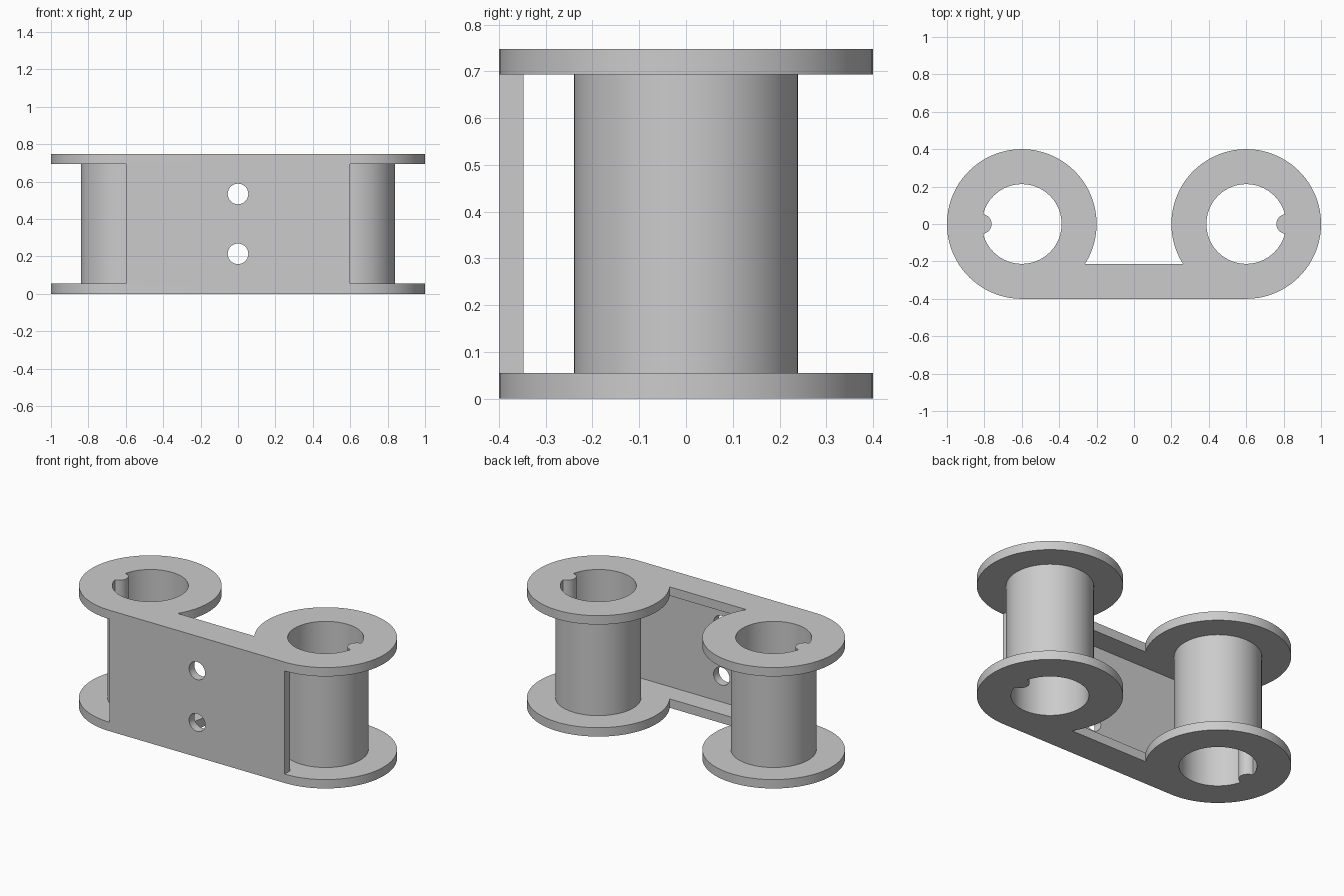
import bpy
import bmesh
from math import pi, sin, cos, asin
from mathutils import Matrix

cube = bpy.data.objects.get("Cube")
if cube:
    bpy.data.objects.remove(cube)

# Main sizes
HEIGHT = 0.748
FLANGE = 0.055
CENTRE_X = 0.6
FLANGE_R = 0.4
TUBE_R = 0.24
BORE_R = 0.213
KEY_R = 0.052
STRIP_Y = -0.215

grey = bpy.data.materials.new("light_grey")
grey.use_nodes = True
colour = (0.6, 0.6, 0.6, 1)
grey.diffuse_color = colour
grey.node_tree.nodes["Principled BSDF"].inputs["Base Color"].default_value = colour


def arc(cx, cy, r, start, end, n):
    return [(cx + r * cos(start + (end - start) * i / n),
             cy + r * sin(start + (end - start) * i / n)) for i in range(n + 1)]


def circle(cx, cy, r, n=64):
    return arc(cx, cy, r, 0, 2 * pi, n)[:-1]


def bore(side):
    """Round bore with a half-round key on its outer side."""
    t = 2 * asin(KEY_R / (2 * BORE_R))
    pts = arc(0, 0, BORE_R, t, 2 * pi - t, 72)
    pts += arc(BORE_R, 0, KEY_R, 1.5 * pi - t / 2, pi / 2 + t / 2, 16)[1:-1]
    return [(side * (CENTRE_X + x), y) for x, y in pts]


def extrude_profile(name, loops, depth, matrix):
    """Fill the first loop, leave the others as holes, and give it thickness."""
    curve = bpy.data.curves.new(name + "_profile", "CURVE")
    curve.dimensions = "2D"
    curve.fill_mode = "BOTH"
    curve.extrude = depth / 2
    for loop in loops:
        spline = curve.splines.new("POLY")
        spline.points.add(len(loop) - 1)
        for point, (x, y) in zip(spline.points, loop):
            point.co = (x, y, 0, 1)
        spline.use_cyclic_u = True
    helper = bpy.data.objects.new(name + "_helper", curve)
    bpy.context.collection.objects.link(helper)
    bpy.context.view_layer.update()
    graph = bpy.context.evaluated_depsgraph_get()
    mesh = bpy.data.meshes.new_from_object(helper.evaluated_get(graph))
    bpy.data.objects.remove(helper)
    bpy.data.curves.remove(curve)

    bm = bmesh.new()
    bm.from_mesh(mesh)
    bmesh.ops.remove_doubles(bm, verts=bm.verts, dist=0.0001)
    bm.transform(matrix)
    bmesh.ops.recalc_face_normals(bm, faces=bm.faces)
    bm.to_mesh(mesh)
    bm.free()
    mesh.name = name
    mesh.materials.clear()
    mesh.materials.append(grey)
    obj = bpy.data.objects.new(name, mesh)
    bpy.context.collection.objects.link(obj)
    bpy.ops.object.select_all(action="DESELECT")
    obj.select_set(True)
    bpy.context.view_layer.objects.active = obj
    bpy.ops.object.shade_smooth_by_angle(angle=pi / 6)
    return obj


# Flanges: two discs joined by a straight strip along the front
inner_angle = asin(STRIP_Y / FLANGE_R)
left_half = arc(CENTRE_X, 0, FLANGE_R, -pi / 2, pi - inner_angle, 96)
right_half = [(-x, y) for x, y in reversed(left_half)]
outline = left_half + right_half
for name, z in (("bottom_flange", FLANGE / 2), ("top_flange", HEIGHT - FLANGE / 2)):
    extrude_profile(name, [outline, bore(1), bore(-1)], FLANGE,
                    Matrix.Translation((0, 0, z)))

# Keyed tubes between the flanges
inner_height = HEIGHT - 2 * FLANGE
for name, side in (("left_tube", 1), ("right_tube", -1)):
    extrude_profile(name, [circle(side * CENTRE_X, 0, TUBE_R, 96), bore(side)],
                    inner_height, Matrix.Translation((0, 0, HEIGHT / 2)))

# Front plate with two screw holes
w, h = CENTRE_X, inner_height / 2
plate = [(-w, -h), (w, -h), (w, h), (-w, h)]
holes = [circle(0, z, 0.055, 48) for z in (-0.16, 0.16)]
extrude_profile("front_plate", [plate] + holes, 0.052,
                Matrix.Translation((0, -0.374, HEIGHT / 2)) @ Matrix.Rotation(pi / 2, 4, "X"))
